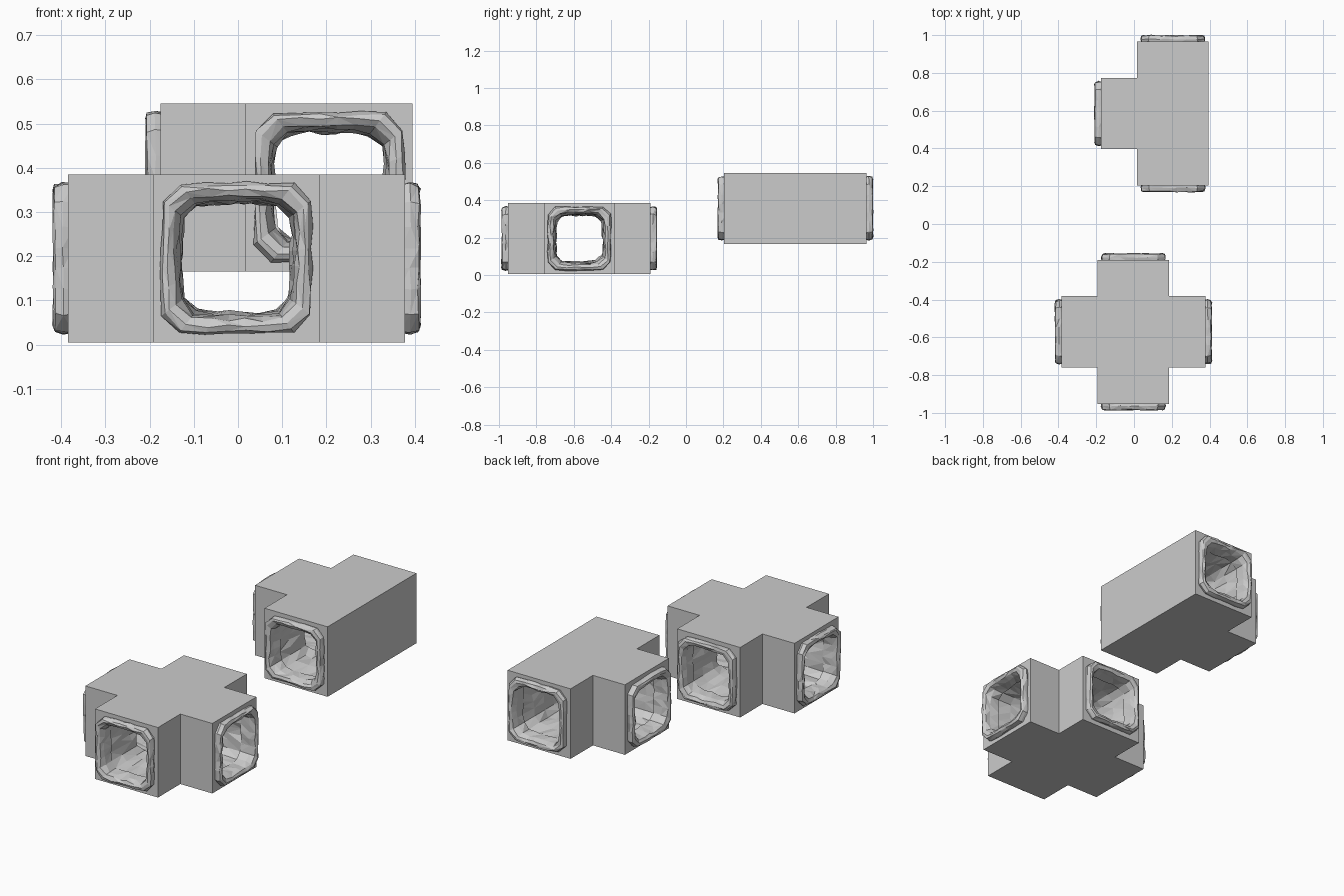
import bpy, bmesh, math, random
from mathutils import Vector

if "Cube" in bpy.data.objects:
    bpy.data.objects.remove(bpy.data.objects["Cube"])

random.seed(4)
A, L, N = 0.189, 0.381, 24   # passage half width, arm length, points per ring


def make_object(name, bm):
    bmesh.ops.recalc_face_normals(bm, faces=bm.faces)
    me = bpy.data.meshes.new(name)
    bm.to_mesh(me)
    bm.free()
    ob = bpy.data.objects.new(name, me)
    bpy.context.collection.objects.link(ob)
    return ob


def ring(bm, centre, axis, d, half, jitter, power):
    """Rough rounded-square ring at distance d along a horizontal axis."""
    side = Vector((-axis.y, axis.x, 0))
    out = []
    for i in range(N):
        t = 2 * math.pi * (i + 0.5) / N
        c, s = math.cos(t), math.sin(t)
        r = half / (abs(c) ** power + abs(s) ** power) ** (1 / power)
        r += random.uniform(-jitter, jitter)
        p = centre + axis * (d + random.uniform(-jitter, jitter) * 0.6)
        out.append(bm.verts.new(p + side * r * c + Vector((0, 0, r * s))))
    return out


def bridge(bm, a, b):
    for i in range(N):
        j = (i + 1) % N
        quad = (a[i], a[j], b[j], b[i])
        k = random.randint(0, 1)
        bm.faces.new((quad[k], quad[k + 1], quad[k + 2]))
        bm.faces.new((quad[k], quad[k + 2], quad[(k + 3) % 4]))


def collar(name, centre, axis):
    # rough stone lip around a mouth, a closed loop of rings
    bm = bmesh.new()
    profile = [(-0.012, 0.166, 0.003, 9), (0.012, 0.170, 0.004, 9),
               (0.030, 0.165, 0.004, 8), (0.034, 0.154, 0.004, 7),
               (0.027, 0.140, 0.005, 6), (0.0, 0.133, 0.005, 5),
               (-0.05, 0.129, 0.005, 5), (-0.05, 0.15, 0.0, 7)]
    rings = [ring(bm, centre, axis, L + d, h, j, p) for d, h, j, p in profile]
    for i, r in enumerate(rings):
        bridge(bm, r, rings[(i + 1) % len(rings)])
    return make_object(name, bm)


def tunnel(name, centre, axis, start):
    # rough solid that carves the passage
    bm = bmesh.new()
    steps = 10 if start < 0 else 6
    rings = []
    for i in range(steps + 1):
        d = start + (L + 0.03 - start) * i / steps
        half = 0.124 + 0.018 * (abs(d) / L) ** 3
        rings.append(ring(bm, centre, axis, d, half, 0.008, 5))
    for a, b in zip(rings, rings[1:]):
        bridge(bm, a, b)
    for r in (rings[0], rings[-1]):
        mid = bm.verts.new(sum((v.co for v in r), Vector()) / N)
        for i in range(N):
            bm.faces.new((mid, r[i], r[(i + 1) % N]))
    return make_object(name, bm)


def junction(name, centre, dirs, tunnels):
    # outer block: walk the four sides, stepping out where there is an arm
    pts = []
    for k in range(4):
        ax = Vector((round(math.cos(k * math.pi / 2)), round(math.sin(k * math.pi / 2)), 0))
        sd = Vector((-ax.y, ax.x, 0))
        pts.append(ax * A - sd * A)
        if k in dirs:
            pts += [ax * L - sd * A, ax * L + sd * A]
    bm = bmesh.new()
    f = bm.faces.new([bm.verts.new(centre + p - Vector((0, 0, A + 0.002))) for p in pts])
    ext = bmesh.ops.extrude_face_region(bm, geom=[f])
    top = [v for v in ext["geom"] if isinstance(v, bmesh.types.BMVert)]
    bmesh.ops.translate(bm, verts=top, vec=(0, 0, 2 * A + 0.002))
    body = make_object(name + "_block", bm)

    # carve the passages
    cutters = []
    for axis, start in tunnels:
        c = tunnel(name + "_cutter", centre, Vector(axis), start)
        c.hide_render = True
        m = body.modifiers.new("passage", "BOOLEAN")
        m.operation, m.solver, m.object = "DIFFERENCE", "EXACT", c
        cutters.append(c)
    dg = bpy.context.evaluated_depsgraph_get()
    mesh = bpy.data.meshes.new_from_object(body.evaluated_get(dg))
    body.modifiers.clear()
    body.data = mesh
    for c in cutters:
        bpy.data.objects.remove(c)

    # one collar per open mouth
    for k in dirs:
        ax = Vector((round(math.cos(k * math.pi / 2)), round(math.sin(k * math.pi / 2)), 0))
        collar(name + "_collar", centre, ax)


# four-way crossing on the ground
junction("crossing", Vector((-0.003, -0.571, 0.196)), (0, 1, 2, 3),
         [((1, 0, 0), -L - 0.03), ((0, 1, 0), -L - 0.03)])
# raised three-way junction, closed on the right
junction("tee", Vector((0.206, 0.585, 0.357)), (1, 2, 3),
         [((0, 1, 0), -L - 0.03), ((-1, 0, 0), 0.03)])
